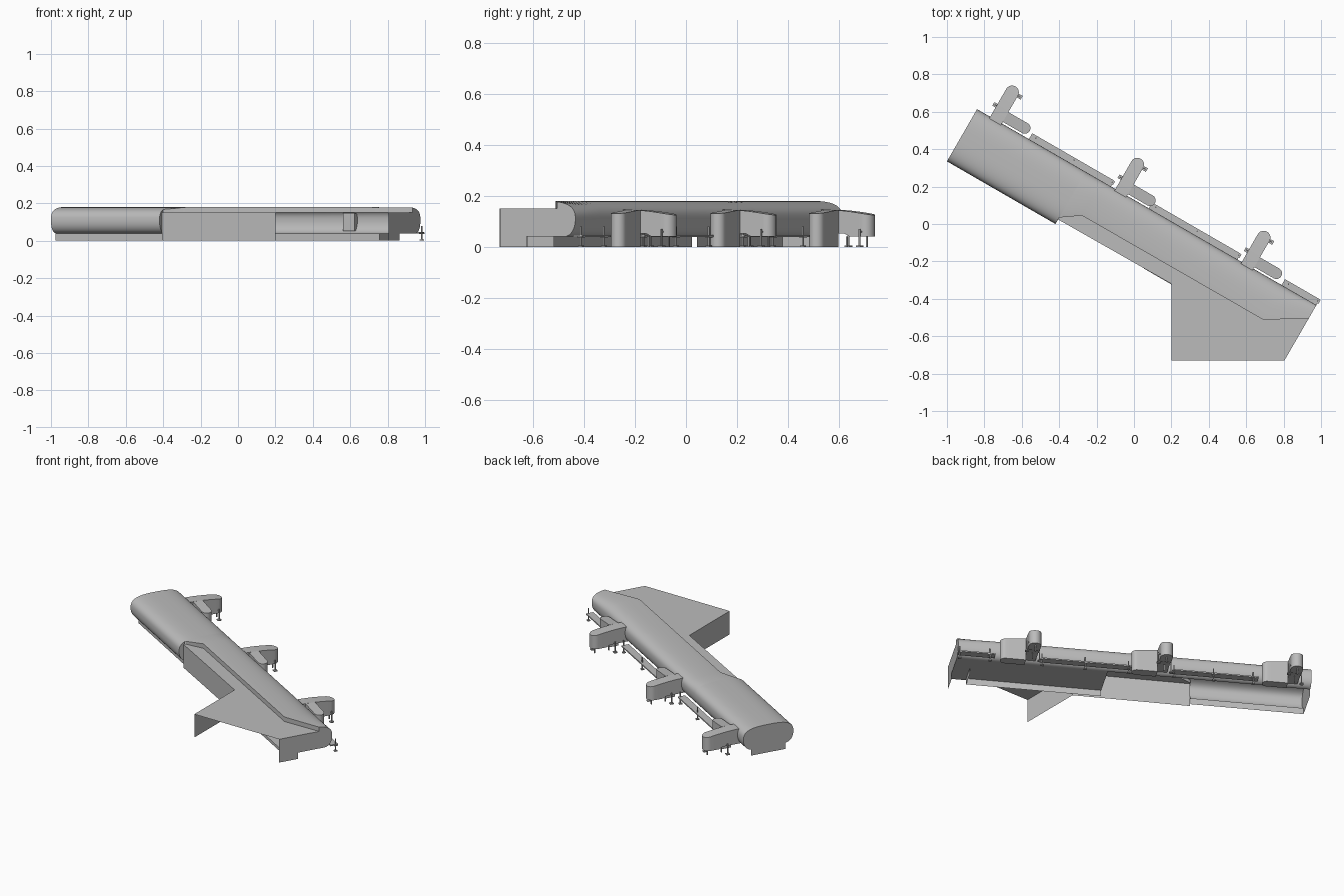
import bpy, bmesh, math
from mathutils import Matrix, Vector

if "Cube" in bpy.data.objects:
    bpy.data.objects.remove(bpy.data.objects["Cube"])

grey = bpy.data.materials.new("plain grey")
grey.use_nodes = True
COLOUR = (0.5, 0.5, 0.5, 1)
grey.diffuse_color = COLOUR
grey.node_tree.nodes["Principled BSDF"].inputs["Base Color"].default_value = COLOUR

# Building frame: local x runs along the pier, local y across it to the back
FRAME = Matrix.Translation((-1, 0.335, 0)) @ Matrix.Rotation(math.radians(-30), 4, "Z")
WIDTH, LENGTH, SPLIT, ROOF, FLOOR = 0.322, 2.095, 0.67, 0.15, 0.04
HALF, MID = WIDTH / 2, 0.105
GATES = (0.117, 0.89, 1.67)


def local(x, y):
    p = FRAME.inverted() @ Vector((x, y, 0))
    return p.x, p.y


def finish(name, bm, smooth=False):
    bmesh.ops.remove_doubles(bm, verts=bm.verts, dist=0.00001)
    bmesh.ops.recalc_face_normals(bm, faces=bm.faces)
    mesh = bpy.data.meshes.new(name)
    bm.to_mesh(mesh)
    bm.free()
    obj = bpy.data.objects.new(name, mesh)
    bpy.context.collection.objects.link(obj)
    obj.matrix_world = FRAME
    mesh.materials.append(grey)
    if smooth:
        bpy.ops.object.select_all(action="DESELECT")
        obj.select_set(True)
        bpy.context.view_layer.objects.active = obj
        bpy.ops.object.shade_smooth_by_angle(angle=math.radians(35))
    return obj


def panel(name, points):
    bm = bmesh.new()
    bm.faces.new([bm.verts.new(p) for p in points])
    return finish(name, bm)


def wall(name, a, b, z0, z1):
    return panel(name, [(*a, z0), (*b, z0), (*b, z1), (*a, z1)])


def loft(name, rings, closed=False):
    """Skin rings of equal size; closed rings also get end caps."""
    bm = bmesh.new()
    rows = [[bm.verts.new(p) for p in ring] for ring in rings]
    for r0, r1 in zip(rows, rows[1:]):
        n = len(r0)
        for i in range(n if closed else n - 1):
            j = (i + 1) % n
            bm.faces.new((r0[i], r0[j], r1[j], r1[i]))
    if closed:
        bm.faces.new(rows[0])
        bm.faces.new(rows[-1])
    return finish(name, bm, True)


def boxes(name, parts):
    bm = bmesh.new()
    for centre, size in parts:
        m = Matrix.Translation(centre) @ Matrix.Diagonal((*size, 1))
        bmesh.ops.create_cube(bm, size=1, matrix=m)
    return finish(name, bm)


# Cross-section of the pier shell
def crown(t):
    x = min(1, abs(t - HALF) / HALF)
    return MID + 0.075 * (1 - x ** 3) ** (1 / 3)


def back_arc(steps=8):
    angles = [math.pi / 2 * (1 - i / steps) for i in range(steps)]
    return [(WIDTH - 0.05 + 0.05 * math.cos(a), MID - 0.065 * math.sin(a)) for a in angles]


def top_curve(end, steps=32):
    # Samples bunch up where the curve is steep
    a1 = math.acos(max(-1, min(1, (end - HALF) / HALF)))
    ts = [HALF + HALF * math.cos(a1 * i / steps) for i in range(steps + 1)]
    return [(t, crown(t)) for t in ts]


full = back_arc() + top_curve(0) + [(WIDTH - t, z) for t, z in reversed(back_arc())]
loft("pier_shell_full", [[(s, t, z) for t, z in full] for s in (0, SPLIT)])

# Shell beside the flat roof, stopping at a stepped edge
cut = [(SPLIT, 0.04), (0.77, 0.11), (1.886, 0.112), (LENGTH, 0.238)]
loft("pier_shell_cut", [[(s, t, z) for t, z in back_arc() + top_curve(c) + [(c, ROOF)]]
                        for s, c in cut])

# End walls
lo, hi = 0.05, WIDTH - 0.05
panel("left_end_wall", [(0, t, z) for t, z in [(lo, 0), (hi, 0)] + full])
right = [(-0.02, 0), (0.1, 0), (0.1, FLOOR)] + back_arc() + top_curve(cut[-1][1])
right += [(cut[-1][1], ROOF), (-0.02, ROOF)]
panel("right_end_wall", [(LENGTH, t, z) for t, z in right])
panel("shell_joint_wall", [(SPLIT, t, z) for t, z in
                           [p for p in full if p[0] < 0.04] + [(0.04, FLOOR), (0.04, 0.16)][:1]])

# Flat-roofed annex, open at its front
start = (SPLIT, 0.028)
inner, outer = local(0.2, -0.32), local(0.2, -0.73)
corner = (LENGTH, -0.02)
panel("annex_roof", [(*p, ROOF) for p in [start, inner, outer, corner] + cut[::-1]])
wall("annex_front_wall", start, inner, 0, ROOF)
wall("annex_side_wall", inner, outer, 0, ROOF)

# Base walls and raised floor
wall("left_base_wall", (0, lo), (SPLIT, lo), 0, FLOOR)
wall("right_base_wall", (1.2, lo), (2.0, lo), 0, FLOOR)
wall("base_return_wall", (2.0, lo), (2.0, 0.17), 0, FLOOR)
panel("raised_floor", [(1.2, 0.03, FLOOR), (LENGTH, 0.03, FLOOR),
                       (LENGTH, hi, FLOOR), (1.2, hi, FLOOR)])


# Rounded passage: a straight run ending in a half circle
def stations(a, b, r, steps=8):
    out = [(a + (b - r - a) * i / steps, r) for i in range(steps)]
    for i in range(steps + 1):
        ang = math.pi / 2 * i / steps
        out.append((b - r + r * math.sin(ang), max(r * math.cos(ang), 0.001)))
    return out


def section(w, z0, z1):
    return [(-w, z0), (w, z0), (w, z1), (-w, z1)]


for n, g in enumerate(GATES, 1):
    # Boarding bridge with a curved, falling roof
    rings = []
    for t, w in stations(0.29, 0.53, 0.036):
        f = (t - 0.29) / 0.24
        under = 0.052 if t < 0.44 else 0.04
        rings.append([(g + x, t, z) for x, z in section(w, under, 0.147 - 0.022 * f * f)])
    loft(f"boarding_bridge_{n}", rings, True)
    # Stair pod beside the bridge
    rings = [[(s, 0.362 + y, z) for y, z in section(w, 0, 0.145 - 0.1 * (s - g - 0.036))]
             for s, w in stations(g + 0.036, g + 0.185, 0.03)]
    loft(f"stair_pod_{n}", rings, True)
    # Bridge legs with feet and brackets
    legs = []
    for dx, t in ((0.048, 0.494), (-0.045, 0.39)):
        legs += [((g + dx, t, 0.035), (0.006, 0.006, 0.07)),
                 ((g + dx, t, 0.003), (0.022, 0.022, 0.006)),
                 ((g + dx * 0.8, t, 0.06), (abs(dx) * 0.5, 0.006, 0.006))]
    legs += [((g, 0.46 + d, 0.02), (0.006, 0.006, 0.04)) for d in (-0.05, 0.04)]
    boxes(f"bridge_legs_{n}", legs)

# Back ledges between the gates with slim posts
for n, (a, b) in enumerate(((0.446, 0.826), (1.06, 1.607), (1.88, LENGTH)), 1):
    a = a if n > 1 else 0.32
    boxes(f"back_ledge_{n}", [(((a + b) / 2, 0.335, 0.043), (b - a, 0.046, 0.008))])
    posts = []
    count = 3 if n < 3 else 2
    for i in range(count):
        s = a + 0.03 + (b - a - 0.035) * i / (count - 1)
        posts += [((s, 0.345, 0.04), (0.006, 0.006, 0.08)),
                  ((s, 0.345, 0.04), (0.022, 0.022, 0.006)),
                  ((s, 0.345, 0.003), (0.018, 0.018, 0.006))]
    boxes(f"ledge_posts_{n}", posts)
